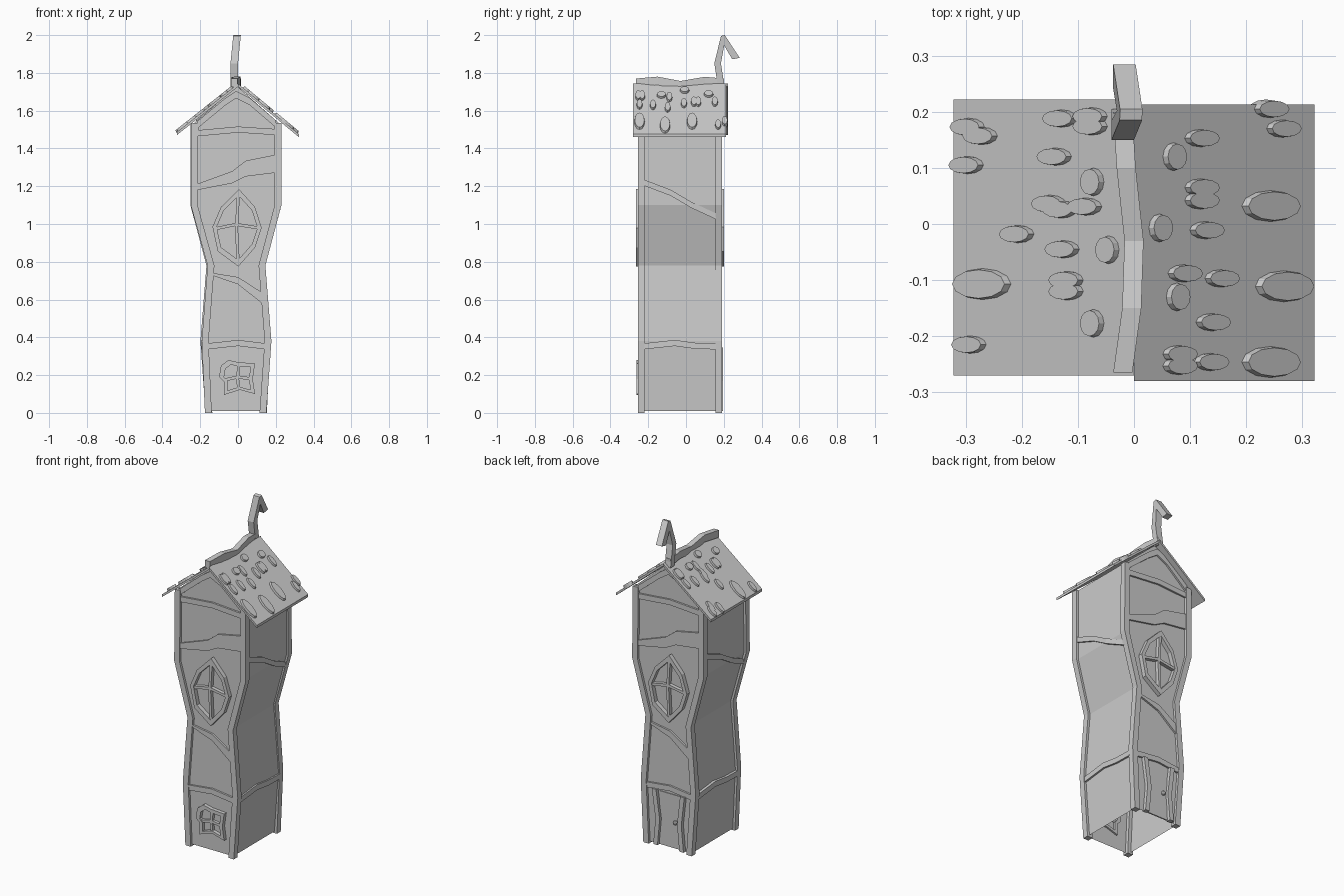
import bpy, bmesh, math
from mathutils import Vector, Matrix

if "Cube" in bpy.data.objects:
    bpy.data.objects.remove(bpy.data.objects["Cube"])

grey = bpy.data.materials.new("plain grey")
grey.diffuse_color = (0.6, 0.6, 0.6, 1)
grey.use_nodes = True
grey.node_tree.nodes["Principled BSDF"].inputs["Base Color"].default_value = grey.diffuse_color

X, Y, Z = Vector((1, 0, 0)), Vector((0, 1, 0)), Vector((0, 0, 1))
# half turn about the tower axis, used to make the back and left from the front and right
C = Vector((-0.011, -0.032, 0))
TURN = Matrix.Translation(C) @ Matrix.Rotation(math.pi, 4, 'Z') @ Matrix.Translation(-C)
SAME = Matrix.Identity(4)


def make(name, bm, matrix=SAME):
    bm.transform(matrix)
    bmesh.ops.recalc_face_normals(bm, faces=bm.faces)
    me = bpy.data.meshes.new(name)
    bm.to_mesh(me)
    bm.free()
    me.materials.append(grey)
    ob = bpy.data.objects.new(name, me)
    bpy.context.collection.objects.link(ob)
    return ob


def bar(name, pts, a, b, A, B, matrix=SAME):
    """Rectangular bar along pts; optional 4th value of a point scales half size b."""
    bm = bmesh.new()
    rings = []
    for p in pts:
        c = Vector(p[:3])
        s = p[3] if len(p) > 3 else 1
        rings.append([bm.verts.new(c + A * a * i + B * b * s * j)
                      for i, j in ((-1, -1), (1, -1), (1, 1), (-1, 1))])
    for r, q in zip(rings, rings[1:]):
        for i in range(4):
            k = (i + 1) % 4
            bm.faces.new((r[i], r[k], q[k], q[i]))
    bm.faces.new(rings[0])
    bm.faces.new(rings[-1])
    make(name, bm, matrix)


def frame(name, outer, centre, scale, y0, y1, matrix=SAME):
    """Closed frame in the front plane, inner edge scaled toward the centre."""
    bm = bmesh.new()
    cx, cz = centre
    inner = [(cx + (x - cx) * scale, cz + (z - cz) * scale) for x, z in outer]
    loops = [[bm.verts.new((x, y, z)) for x, z in ring]
             for ring, y in ((outer, y0), (outer, y1), (inner, y1), (inner, y0))]
    n = len(outer)
    for j in range(4):
        p, q = loops[j], loops[(j + 1) % 4]
        for i in range(n):
            k = (i + 1) % n
            bm.faces.new((p[i], p[k], q[k], q[i]))
    make(name, bm, matrix)


# tower shell: gently bulging four-sided walls with gables, open below
levels = [(0.01, -0.175, 0.15), (0.38, -0.192, 0.177), (0.78, -0.161, 0.145),
          (1.10, -0.25, 0.23), (1.535, -0.246, 0.23)]
IN = 0.014
FRONT, BACK = -0.24, 0.176
bm = bmesh.new()
rings = []
for z, l, r in levels:
    rings.append([bm.verts.new(v) for v in ((l + IN, FRONT, z), (r - IN, FRONT, z),
                                            (r - IN, BACK, z), (l + IN, BACK, z))])
for p, q in zip(rings, rings[1:]):
    for i in range(4):
        k = (i + 1) % 4
        bm.faces.new((p[i], p[k], q[k], q[i]))
top = rings[-1]
for i, k, y in ((0, 1, FRONT), (2, 3, BACK)):
    bm.faces.new((top[i], top[k], bm.verts.new((-0.005, y, 1.73))))
make("tower_walls", bm)


def wall_x(z):
    for (z0, _, r0), (z1, _, r1) in zip(levels, levels[1:]):
        if z <= z1:
            return r0 + (r1 - r0) * (z - z0) / (z1 - z0) - IN
    return levels[-1][2] - IN


W = 0.018
diamond = [(0.005, 1.185), (0.09, 1.09), (0.125, 0.98), (0.09, 0.875), (0.002, 0.775),
           (-0.107, 0.855), (-0.135, 0.985), (-0.09, 1.09)]
for tag, M in (("front", SAME), ("back", TURN)):
    # corner posts
    bar(tag + "_post_left", [(l + W, -0.237, z if z > 0.02 else 0) for z, l, r in levels],
        W, W, X, Y, M)
    bar(tag + "_post_right", [(r - W, -0.237, z if z > 0.02 else 0) for z, l, r in levels],
        W, W, X, Y, M)
    # wavy cross planks
    yp = FRONT - 0.002
    planks = {
        "eave_plank": [(-0.22, yp, 1.48), (0, yp, 1.50), (0.2, yp, 1.487)],
        "upper_plank": [(-0.22, yp, 1.195), (-0.03, yp, 1.248, 2), (0.04, yp, 1.293, 2.6),
                        (0.205, yp, 1.32, 3)],
        "middle_plank": [(-0.14, yp, 0.735, .4), (0, yp, 0.70, 1.2), (0.125, yp, 0.61, 1.8)],
        "lower_plank": [(-0.165, yp, 0.352), (0, yp, 0.37), (0.15, yp, 0.352)],
        "gable_trim": [(-0.215, yp, 1.525, 1.2), (-0.07, yp, 1.645, 1.2), (-0.01, yp, 1.685, 1.2),
                       (0.06, yp, 1.65, 1.2), (0.2, yp, 1.53, 1.2)],
    }
    for name, pts in planks.items():
        bar(tag + "_" + name, pts, 0.009, 0.016, Y, Z, M)
    # big pointed window
    frame(tag + "_window_frame", diamond, (-0.005, 0.98), 0.83, FRONT + 0.01, -0.266, M)
    bar(tag + "_window_upright", [(0.003, -0.25, 1.17), (-0.008, -0.25, 0.98), (0.001, -0.25, 0.79)],
        0.008, 0.012, X, Y, M)
    bar(tag + "_window_crossbar", [(-0.12, -0.25, 0.975), (-0.01, -0.25, 0.998), (0.115, -0.25, 0.978)],
        0.012, 0.008, Y, Z, M)

# planks on the right side, turned for the left side
for tag, M in (("right", SAME), ("left", TURN)):
    for name, ctrl in (("upper_plank", ((-0.225, 1.22), (-0.08, 1.165), (0.03, 1.10), (0.16, 1.04))),
                       ("lower_plank", ((-0.225, 0.352), (-0.06, 0.37), (0.05, 0.355), (0.16, 0.352)))):
        bar(tag + "_" + name, [(wall_x(z) + 0.001, y, z) for y, z in ctrl],
            0.009, 0.016, X, Z, M)

# small crooked window at the front
small = [(-0.09, 0.25), (-0.05, 0.28), (0, 0.268), (0.09, 0.262), (0.078, 0.18),
         (0.09, 0.1), (0.01, 0.122), (-0.075, 0.095), (-0.075, 0.165), (-0.1, 0.19)]
frame("small_window_frame", small, (0, 0.185), 0.74, FRONT + 0.01, -0.262)
bar("small_window_upright", [(0.005, -0.247, 0.26), (-0.002, -0.247, 0.18), (0.005, -0.247, 0.12)],
    0.008, 0.01, X, Y)
bar("small_window_crossbar", [(-0.07, -0.247, 0.175), (0, -0.247, 0.19), (0.07, -0.247, 0.18)],
    0.01, 0.008, Y, Z)

# back door: crooked frame posts, thin leaf and knob
for tag, xs in (("left", (-0.09, -0.075, -0.1)), ("right", (0.085, 0.07, 0.09))):
    bar("door_post_" + tag, [(x, -0.247, z) for x, z in zip(xs, (0.01, 0.17, 0.345))],
        0.014, 0.014, X, Y, TURN)
bar("door_leaf", [(-0.005, FRONT, 0.012), (-0.005, FRONT, 0.335)], 0.07, 0.004, X, Y, TURN)
bm = bmesh.new()
bmesh.ops.create_uvsphere(bm, u_segments=8, v_segments=5, radius=0.014,
                          matrix=Matrix.Translation((0.035, -0.247, 0.17)))
make("door_knob", bm, TURN)

# roof slabs
APEX = 1.735
slopes = {1: (0.322, 1.468, -0.28, 0.213), -1: (0.322, 1.48, -0.27, 0.222)}
for side, (ex, ez, y0, y1) in slopes.items():
    tag = "right" if side > 0 else "left"
    bar("roof_" + tag, [(0, (y0 + y1) / 2, APEX), (side * ex, (y0 + y1) / 2, ez)],
        (y1 - y0) / 2, 0.008, Y, Z)

# ridge beam
bar("ridge_beam", [(-0.02, -0.265, 1.748), (-0.004, -0.15, 1.758), (0, -0.03, 1.735),
                   (-0.014, 0.10, 1.757), (-0.02, 0.20, 1.748)], 0.017, 0.022, X, Z)

# roof hook, leaning slightly sideways toward its top
hook = [(0.17, 1.72), (0.15, 1.85), (0.185, 1.995), (0.205, 2.0), (0.284, 1.88),
        (0.245, 1.872), (0.202, 1.945), (0.185, 1.85), (0.205, 1.72)]
bm = bmesh.new()
sides = [[bm.verts.new((-0.02 + max(0, z - 1.85) * 0.1 + dx, y, z)) for y, z in hook]
         for dx in (-0.02, 0.02)]
bm.faces.new(sides[0])
bm.faces.new(sides[1])
for i in range(len(hook)):
    k = (i + 1) % len(hook)
    bm.faces.new((sides[0][i], sides[0][k], sides[1][k], sides[1][i]))
make("roof_hook", bm)

# rounded roof shingles: plan position and kind (small, tall, big)
sizes = {"s": (0.031, 0.017), "t": (0.02, 0.027), "b": (0.055, 0.03)}
shingles = [
    (.07, .12, "t"), (.119, .153, "s"), (.119, .065, "s"), (.119, .042, "s"), (.243, .032, "b"),
    (.045, -.007, "t"), (.128, -.011, "s"), (.089, -.088, "s"), (.155, -.097, "s"),
    (.076, -.13, "t"), (.139, -.175, "s"), (.08, -.232, "s"), (.08, -.253, "s"), (.136, -.246, "s"),
    (.243, -.246, "b"), (.267, -.111, "b"), (.243, .205, "s"), (.265, .17, "s"),
    (-.295, .173, "s"), (-.272, .157, "s"), (-.297, .105, "s"), (-.13, .188, "s"), (-.076, .192, "s"),
    (-.076, .174, "s"), (-.14, .12, "s"), (-.072, .075, "t"), (-.15, .036, "s"), (-.13, .026, "s"),
    (-.086, .031, "s"), (-.207, -.018, "s"), (-.126, -.045, "s"), (-.045, -.046, "t"),
    (-.119, -.1, "s"), (-.119, -.12, "s"), (-.27, -.107, "b"), (-.072, -.177, "t"), (-.315, -.215, "s")]
for side in (1, -1):
    ex, ez, _, _ = slopes[side]
    ang = math.atan2(APEX - ez, ex) * side
    bm = bmesh.new()
    for x, y, kind in shingles:
        if x * side < 0:
            continue
        sx, sy = sizes[kind]
        if kind == "s" and abs(x) > 0.31:
            x = side * 0.292
        z = APEX + 0.008 + (ez - APEX) * abs(x) / ex
        m = (Matrix.Translation((x, y, z)) @ Matrix.Rotation(ang, 4, 'Y')
             @ Matrix.Diagonal((sx / math.cos(ang), sy, 1, 1)))
        bmesh.ops.create_cone(bm, cap_ends=True, segments=12, radius1=1, radius2=0.85,
                              depth=0.024, matrix=m)
    make("shingles_" + ("right" if side > 0 else "left"), bm)
